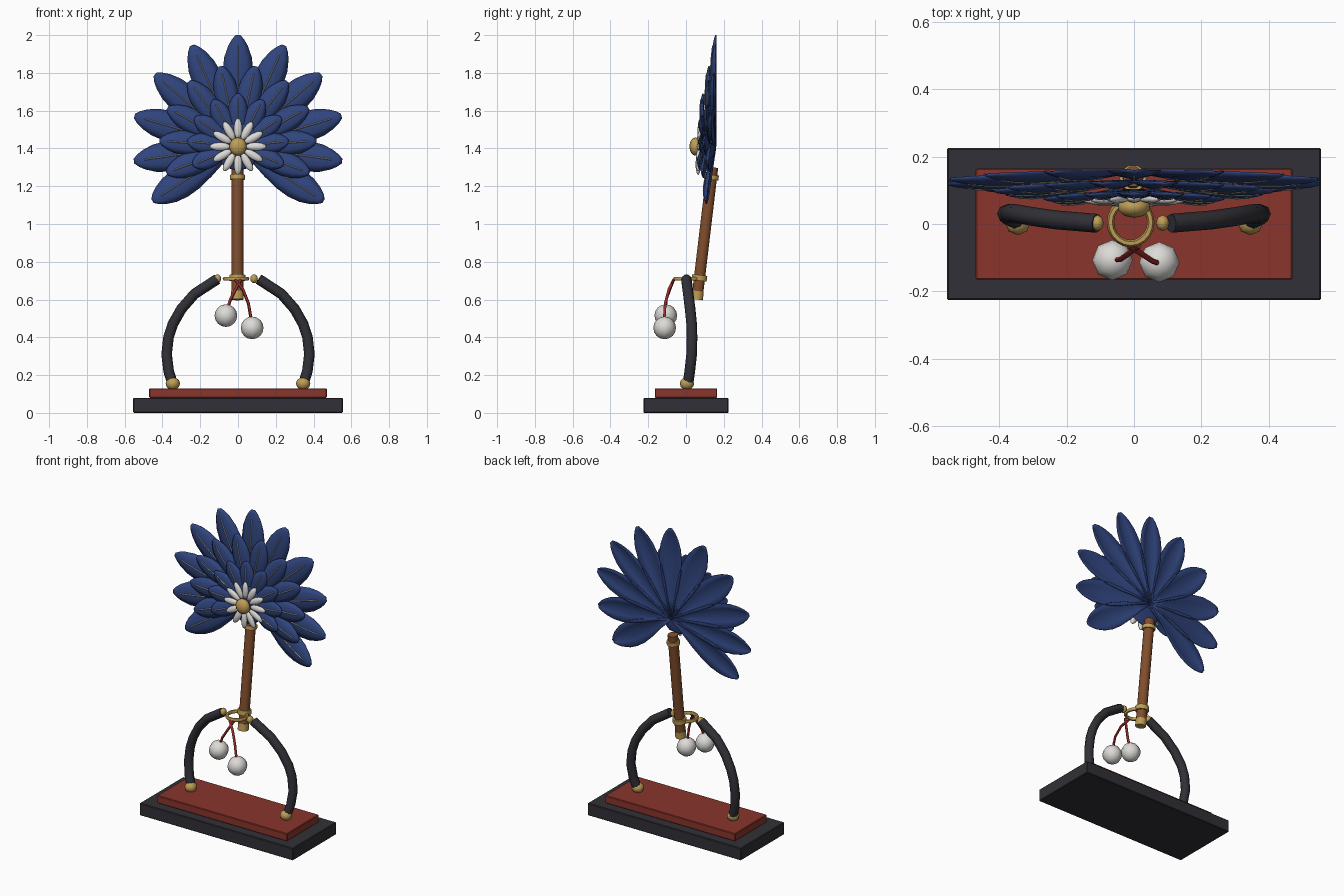
import bpy, bmesh, math
from mathutils import Vector, Matrix

if "Cube" in bpy.data.objects:
    bpy.data.objects.remove(bpy.data.objects["Cube"])


def material(name, rgb):
    m = bpy.data.materials.new(name)
    m.diffuse_color = (*rgb, 1)
    m.use_nodes = True
    m.node_tree.nodes["Principled BSDF"].inputs["Base Color"].default_value = m.diffuse_color
    return m


BLACK = material("charcoal lacquer", (0.03, 0.03, 0.038))
RED = material("red lacquer", (0.25, 0.035, 0.025))
BLUE = material("deep blue", (0.03, 0.06, 0.21))
GOLD = material("gold", (0.52, 0.34, 0.09))
BROWN = material("brown wood", (0.22, 0.075, 0.025))
WHITE = material("off white", (0.72, 0.71, 0.68))
CORD = material("cord red", (0.32, 0.025, 0.025))
VEIN = material("pale vein", (0.42, 0.40, 0.35))

CENTRE_Z = 1.41
TILT = 0.06


def finish(name, bm, mat, angle=60):
    bmesh.ops.recalc_face_normals(bm, faces=bm.faces[:])
    me = bpy.data.meshes.new(name)
    bm.to_mesh(me)
    bm.free()
    ob = bpy.data.objects.new(name, me)
    bpy.context.collection.objects.link(ob)
    me.materials.append(mat)
    if angle:
        me.shade_smooth()
        bpy.ops.object.select_all(action='DESELECT')
        ob.select_set(True)
        bpy.context.view_layer.objects.active = ob
        bpy.ops.object.shade_smooth_by_angle(angle=math.radians(angle))
    return ob


def box(name, size, centre, mat, bevel=0.004):
    bm = bmesh.new()
    bmesh.ops.create_cube(bm, size=1, matrix=Matrix.Translation(centre) @ Matrix.Diagonal((*size, 1)))
    bmesh.ops.bevel(bm, geom=bm.edges[:], offset=bevel, segments=1, affect='EDGES')
    return finish(name, bm, mat, 0)


def ball(name, centre, radii, mat, seg=8, rings=6, rot=Matrix()):
    bm = bmesh.new()
    bmesh.ops.create_uvsphere(bm, u_segments=seg, v_segments=rings, radius=1,
                              matrix=Matrix.Translation(centre) @ rot @ Matrix.Diagonal((*radii, 1)))
    return finish(name, bm, mat, 75)


def add_tube(bm, pts, radius, sides, closed=False):
    """Sweep a round section along a path."""
    pts = [Vector(p) for p in pts]
    n = len(pts)
    rings = []
    for i, p in enumerate(pts):
        a = pts[(i - 1) % n] if closed else pts[max(i - 1, 0)]
        b = pts[(i + 1) % n] if closed else pts[min(i + 1, n - 1)]
        d = (b - a).normalized()
        ref = Vector((0, 0, 1)) if closed else Vector((0, 1, 0))
        u = d.cross(ref).normalized()
        v = d.cross(u)
        rings.append([bm.verts.new(p + radius * (u * math.cos(t) + v * math.sin(t)))
                      for t in (math.tau * k / sides for k in range(sides))])
    for i in range(n if closed else n - 1):
        r, s = rings[i], rings[(i + 1) % n]
        for k in range(sides):
            bm.faces.new((r[k], r[(k + 1) % sides], s[(k + 1) % sides], s[k]))
    if not closed:
        bm.faces.new(rings[0])
        bm.faces.new(rings[-1])


def tube(name, pts, radius, mat, sides=8, closed=False):
    bm = bmesh.new()
    add_tube(bm, pts, radius, sides, closed)
    return finish(name, bm, mat)


# Plinth
box("base", (1.11, 0.45, 0.08), (0, 0, 0.04), BLACK)
box("base_top", (0.94, 0.33, 0.05), (0, 0, 0.105), RED)

# Curved stand arms with gold ends
for side, s in (("left", -1), ("right", 1)):
    path = [(0.345, 0.01, 0.15), (0.367, 0.02, 0.22), (0.378, 0.03, 0.31), (0.368, 0.032, 0.40),
            (0.345, 0.03, 0.47), (0.30, 0.022, 0.55), (0.23, 0.012, 0.63), (0.11, 0.002, 0.708)]
    tube(side + "_arm", [(s * x, y, z) for x, y, z in path], 0.028, BLACK)
    ball(side + "_arm_foot", (s * 0.345, 0.005, 0.155), (0.038, 0.038, 0.034), GOLD)
    ball(side + "_arm_tip", (s * 0.097 - 0.012, 0.003, 0.71), (0.02, 0.024, 0.024), GOLD)

# Holding ring
tube("holding_ring", [(-0.01 + 0.06 * math.cos(t), 0.005 + 0.063 * math.sin(t), 0.71)
                      for t in (math.tau * i / 20 for i in range(20))], 0.011, GOLD, 6, True)


# Leaning handle with gold collars
def handle_point(z):
    return Vector((-0.003, 0.072 + 0.119 * (z - 0.72), z))


for name, z0, z1, r, mat in (("handle", 0.62, 1.30, 0.031, BROWN), ("handle_end", 0.60, 0.645, 0.033, GOLD),
                             ("lower_collar", 0.70, 0.73, 0.042, GOLD), ("upper_collar", 1.235, 1.26, 0.04, GOLD)):
    tube(name, [handle_point(z0), handle_point(z1)], r, mat, 10)

# Hanging cords and pompoms
for side, path, c in (
        ("left", [(0.015, -0.065, 0.705), (-0.012, -0.085, 0.655), (-0.04, -0.105, 0.60), (-0.06, -0.108, 0.54)],
         (-0.064, -0.107, 0.515)),
        ("right", [(-0.015, -0.065, 0.705), (0.025, -0.09, 0.655), (0.055, -0.11, 0.58), (0.072, -0.116, 0.48)],
         (0.075, -0.113, 0.45))):
    tube(side + "_cord", path, 0.008, CORD, 6)
    ball(side + "_pompom", c, (0.06, 0.06, 0.06), WHITE, 8, 8)

# Fan of ridged petals: (length fraction, half width fraction)
PROFILE = [(0, 0.12), (0.2, 0.38), (0.38, 0.72), (0.55, 0.95), (0.68, 1), (0.8, 0.9),
           (0.9, 0.65), (0.96, 0.4), (1, 0.14)]


def layer(name, angles, length, half, y_base, y_tip, vein_range):
    bm, veins = bmesh.new(), bmesh.new()
    for deg in angles:
        a = math.radians(deg)
        L = length * (1 - 0.09 * (abs(deg) / 122) ** 2)

        def place(t, u, w, lift=0.0):
            x = t * L * math.sin(a) + u * w * half * math.cos(a)
            z = t * L * math.cos(a) - u * w * half * math.sin(a)
            y = y_base + (y_tip - y_base) * t + TILT * z
            y -= 0.33 * half * w * (1 - abs(u) ** 1.6) + lift
            return Vector((x, y, CENTRE_Z + z))

        rows = [[bm.verts.new(place(t, u, w)) for u in (-1, -0.55, 0, 0.55, 1)] for t, w in PROFILE]
        for r, s in zip(rows, rows[1:]):
            for k in range(4):
                bm.faces.new((r[k], r[k + 1], s[k + 1], s[k]))
        mids = [(t, w) for t, w in PROFILE if vein_range[0] <= t <= vein_range[1]]
        add_tube(veins, [place(t, 0, w, 0.002) for t, w in mids], 0.0035, 4)
    ob = finish(name + "_petals", bm, BLUE)
    mod = ob.modifiers.new("thickness", 'SOLIDIFY')
    mod.thickness = 0.005
    mod.offset = 0
    finish(name + "_veins", veins, VEIN)


layer("outer", [24.5 * i for i in range(-5, 6)], 0.59, 0.08, 0.158, 0.125, (0.37, 0.91))
layer("middle", [24.5 * (i + 0.5) for i in range(-5, 5)], 0.435, 0.064, 0.13, 0.098, (0.37, 0.91))
layer("inner", [28 * i for i in range(-4, 5)], 0.28, 0.052, 0.10, 0.075, (0.5, 0.91))

# White flower with gold centre
for i in range(12):
    a = math.tau * i / 12
    centre = Vector((0.095 * math.sin(a), 0.07 + TILT * 0.095 * math.cos(a), CENTRE_Z + 0.095 * math.cos(a)))
    ball("white_petal_%d" % (i + 1), centre, (0.022, 0.014, 0.055), WHITE, 8, 6, Matrix.Rotation(a, 4, 'Y'))
ball("flower_backing", (0, 0.088, CENTRE_Z), (0.125, 0.016, 0.125), BLUE, 16, 10)
ball("flower_centre", (0, 0.05, CENTRE_Z), (0.048, 0.032, 0.048), GOLD, 10, 8)
